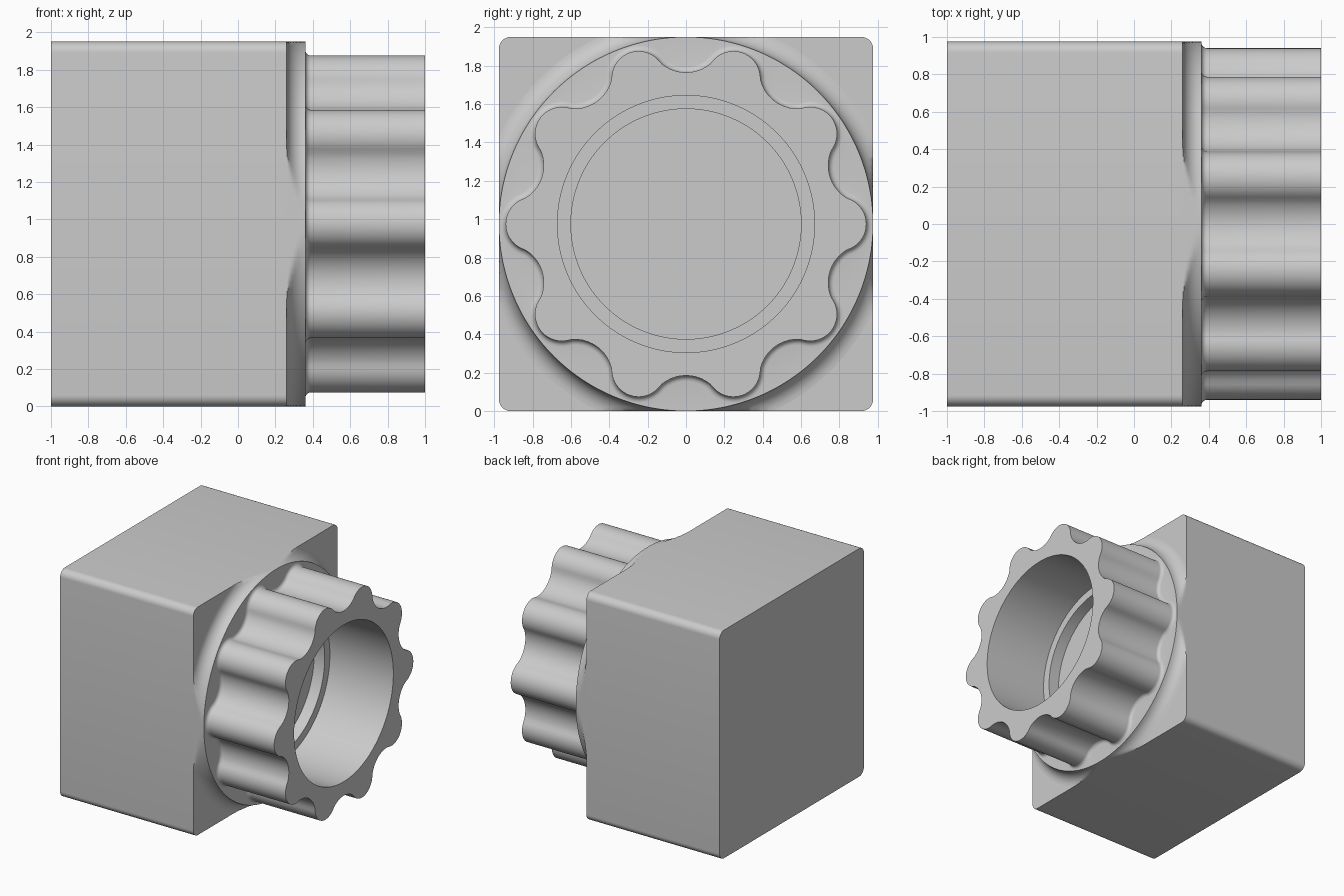
import bpy, bmesh, math
from math import sin, cos, pi

if "Cube" in bpy.data.objects:
    bpy.data.objects.remove(bpy.data.objects["Cube"])

HALF = 0.975          # half width of the square body, also the axis height
FACE = 0.26           # x of the body's front face

grey = bpy.data.materials.new("light grey")
grey.diffuse_color = (0.6, 0.6, 0.6, 1)
grey.use_nodes = True
grey.node_tree.nodes["Principled BSDF"].inputs["Base Color"].default_value = grey.diffuse_color


def make_object(name, rings, caps):
    """Skin a list of equal-length rings of (x, y, z) points and cap chosen rings."""
    bm = bmesh.new()
    vs = [[bm.verts.new(p) for p in ring] for ring in rings]
    n = len(rings[0])
    for a, b in zip(vs, vs[1:]):
        for i in range(n):
            j = (i + 1) % n
            bm.faces.new((a[i], a[j], b[j], b[i]))
    for c in caps:
        bm.faces.new(vs[c])
    bmesh.ops.recalc_face_normals(bm, faces=bm.faces[:])
    mesh = bpy.data.meshes.new(name)
    bm.to_mesh(mesh)
    bm.free()
    mesh.materials.append(grey)
    ob = bpy.data.objects.new(name, mesh)
    bpy.context.collection.objects.link(ob)
    bpy.ops.object.select_all(action='DESELECT')
    ob.select_set(True)
    bpy.context.view_layer.objects.active = ob
    bpy.ops.object.shade_smooth_by_angle(angle=math.radians(35))
    return ob


# Square body with rounded long edges
R = 0.06
square = []
for k in range(4):
    a0 = k * pi / 2
    cy = (HALF - R) * (1 if k in (0, 3) else -1)
    cz = (HALF - R) * (1 if k in (0, 1) else -1)
    for i in range(9):
        a = a0 + i / 8 * pi / 2
        square.append((cy + R * cos(a), cz + R * sin(a) + HALF))
make_object("square_body", [[(x, y, z) for y, z in square] for x in (-1, FACE)], (0, 1))

# Scalloped grip outline: ten convex lobes joined by tangent concave grooves
LOBES, LOBE_C, LOBE_R = 10, 0.80, 0.14
GROOVE_C, GROOVE_R = 0.989, 0.199
STEP = pi / LOBES
gx, gy = GROOVE_C * cos(STEP), GROOVE_C * sin(STEP)
TANGENT = math.atan2(gy, gx - LOBE_C)      # lobe arc half angle
GROOVE_HALF = TANGENT - STEP               # groove arc half angle


def scallop(offset):
    pts = []
    for k in range(LOBES):
        mid = k * 2 * STEP
        for i in range(19):
            a = mid + TANGENT * (i / 9 - 1)
            r = LOBE_R + offset
            pts.append((LOBE_C * cos(mid) + r * cos(a), LOBE_C * sin(mid) + r * sin(a)))
        mid += STEP
        for i in range(1, 12):
            a = mid + pi + GROOVE_HALF * (1 - i / 6)
            r = GROOVE_R - offset
            pts.append((GROOVE_C * cos(mid) + r * cos(a), GROOVE_C * sin(mid) + r * sin(a)))
    return pts


base = scallop(0)
angles = [math.atan2(z, y) for y, z in base]


def clamp(v):
    return max(-HALF, min(HALF, v))


def ring(x, pts):
    return [(x, clamp(y), clamp(z) + HALF) for y, z in pts]


def circle(x, r):
    return ring(x, [(r * cos(a), r * sin(a)) for a in angles])


rings = []
# Round flange flaring into the body, trimmed flush with the body sides
FL = 0.10
for i in range(9):
    t = i / 8 * pi / 2
    rings.append(circle(FACE + FL - FL * cos(t), HALF + FL - FL * sin(t)))
# Small fillet from the flange into the grip, then the grip itself
F = 0.03
for i in range(6):
    t = i / 5 * pi / 2
    rings.append(ring(0.36 + F - F * cos(t), scallop(F - F * sin(t))))
rings.append(ring(1.0, base))
# Stepped blind bore
for x, r in ((1.0, 0.67), (0.4, 0.67), (0.4, 0.60), (0.3, 0.60)):
    rings.append(circle(x, r))
make_object("flanged_grip", rings, (len(rings) - 1,))
